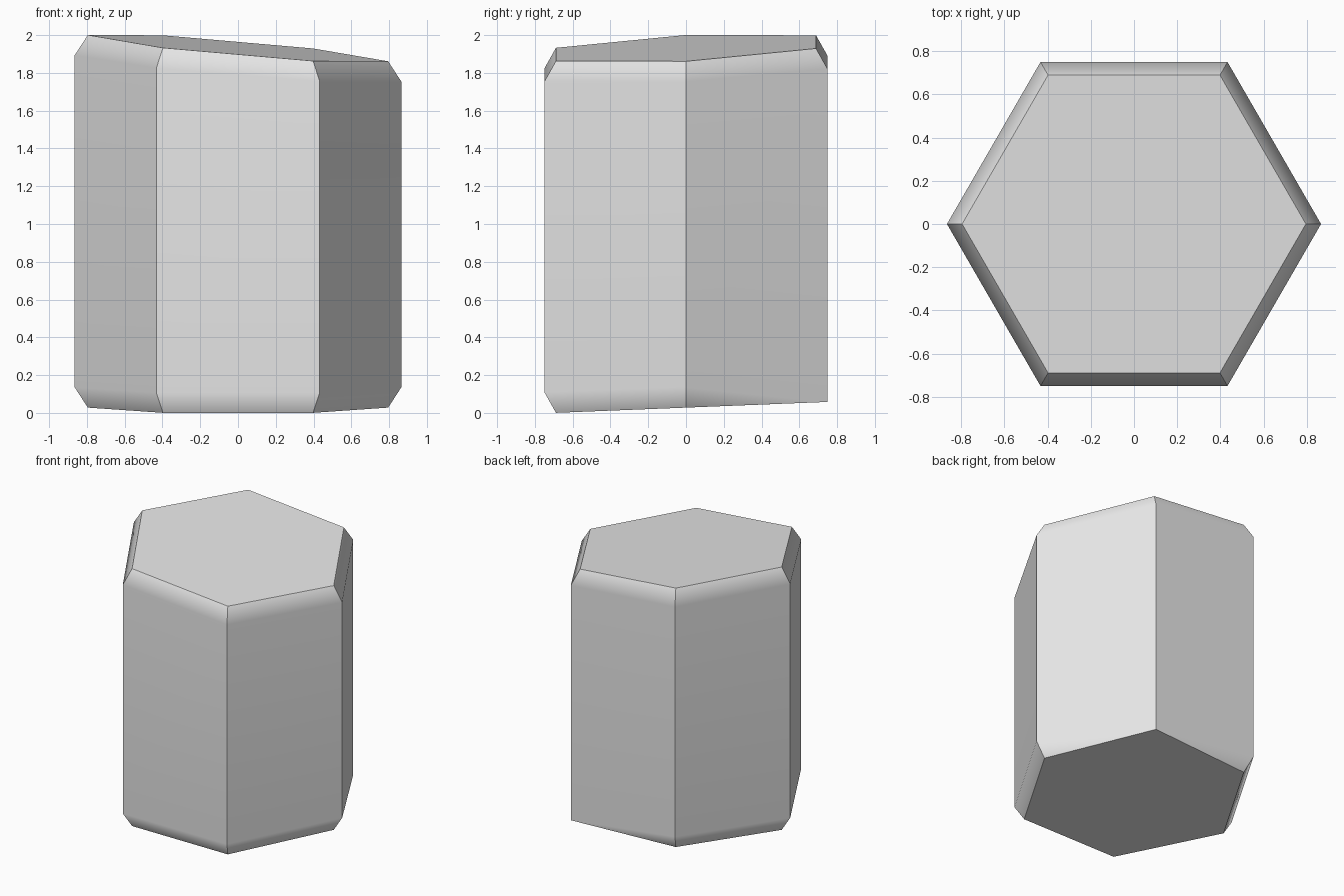
import bpy
import bmesh
from math import cos, sin, radians

RADIUS = 0.865      # full width of the column
INSET = 0.795       # radius of the end faces
BEVEL = 0.108       # height of the chamfer bands
SIDES = 6
RAW_CORNER = 1      # the one base corner left without a chamfer

cube = bpy.data.objects.get("Cube")
if cube:
    bpy.data.objects.remove(cube, do_unlink=True)

# Plain light grey
grey = bpy.data.materials.new("light_grey")
grey.use_nodes = True
colour = (0.8, 0.8, 0.8, 1.0)
grey.diffuse_color = colour
grey.node_tree.nodes["Principled BSDF"].inputs["Base Color"].default_value = colour


def top_height(x, y):
    return 1.931 - 0.0875 * x + 0.048 * y


def base_height(x, y):
    return 0.028 + 0.04 * y


def ring(bm, radius, height, offset):
    """Hexagon of vertices on a slanted plane, shifted vertically."""
    verts = []
    for i in range(SIDES):
        a = radians(360 / SIDES * i)
        d = (cos(a), sin(a))
        z = height(INSET * d[0], INSET * d[1]) + offset
        verts.append(bm.verts.new((radius * d[0], radius * d[1], z)))
    return verts


# Hexagonal column with slanted, chamfered ends
bm = bmesh.new()
rings = [
    ring(bm, INSET, base_height, 0),
    ring(bm, RADIUS, base_height, BEVEL),
    ring(bm, RADIUS, top_height, -BEVEL),
    ring(bm, INSET, top_height, 0),
]
for lower, upper in zip(rings, rings[1:]):
    for i in range(SIDES):
        j = (i + 1) % SIDES
        bm.faces.new((lower[i], lower[j], upper[j], upper[i]))
bm.faces.new(rings[-1])
bm.faces.new(list(reversed(rings[0])))

# Square corner in the base: both chamfer points meet at full width
corner = rings[1][RAW_CORNER]
corner.co.z = base_height(corner.co.x, corner.co.y)
rings[0][RAW_CORNER].co = corner.co
bmesh.ops.remove_doubles(bm, verts=bm.verts[:], dist=0.001)

bmesh.ops.recalc_face_normals(bm, faces=bm.faces[:])
mesh = bpy.data.meshes.new("hexagonal_column")
bm.to_mesh(mesh)
bm.free()
mesh.materials.append(grey)
column = bpy.data.objects.new("hexagonal_column", mesh)
bpy.context.collection.objects.link(column)

# Soft chamfers, crisp corners
bpy.ops.object.select_all(action="DESELECT")
column.select_set(True)
bpy.context.view_layer.objects.active = column
bpy.ops.object.shade_smooth_by_angle(angle=radians(40))
weighted = column.modifiers.new("weighted_normals", "WEIGHTED_NORMAL")
weighted.keep_sharp = True
